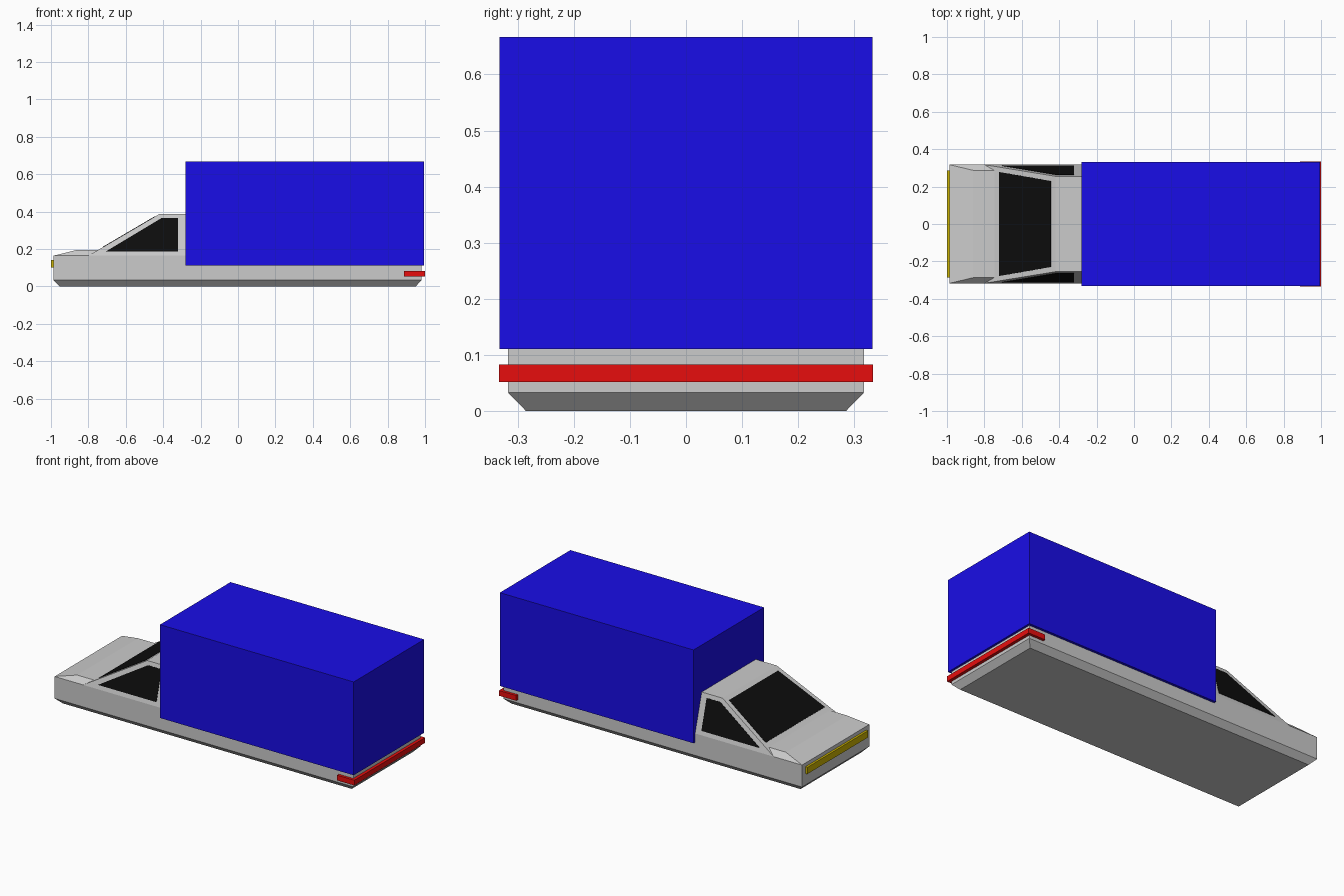
import bpy
from mathutils import Vector

if "Cube" in bpy.data.objects:
    bpy.data.objects.remove(bpy.data.objects["Cube"])


def make(name, verts, faces, color=None):
    mesh = bpy.data.meshes.new(name)
    mesh.from_pydata(verts, [], faces)
    obj = bpy.data.objects.new(name, mesh)
    bpy.context.collection.objects.link(obj)
    if color:
        mat = bpy.data.materials.new(name + "_paint")
        mat.diffuse_color = (*color, 1)
        mat.use_nodes = True
        mat.node_tree.nodes["Principled BSDF"].inputs["Base Color"].default_value = mat.diffuse_color
        mesh.materials.append(mat)
    return obj


def stack(name, levels, color=None):
    """Closed solid from rectangles (x0, x1, half_width, z), bottom to top."""
    verts, faces = [], []
    for x0, x1, w, z in levels:
        verts += [(x0, -w, z), (x1, -w, z), (x1, w, z), (x0, w, z)]
    for k in range(len(levels) - 1):
        a = 4 * k
        for i in range(4):
            j = (i + 1) % 4
            faces.append((a + i, a + j, a + 4 + j, a + 4 + i))
    n = len(verts)
    faces += [(3, 2, 1, 0), (n - 4, n - 3, n - 2, n - 1)]
    return make(name, verts, faces, color)


def pane(name, pts, outward, color):
    """Thin plate standing just proud of the surface it lies on."""
    pts = [Vector(p) for p in pts]
    normal = (pts[1] - pts[0]).cross(pts[2] - pts[0]).normalized()
    if normal.dot(Vector(outward)) < 0:
        pts.reverse()
        normal.negate()
    n = len(pts)
    verts = [p - normal * 0.004 for p in pts] + [p + normal * 0.002 for p in pts]
    faces = [tuple(reversed(range(n))), tuple(range(n, 2 * n))]
    faces += [(i, (i + 1) % n, n + (i + 1) % n, n + i) for i in range(n)]
    return make(name, verts, faces, color)


BLACK, BLUE = (0.004, 0.004, 0.004), (0.01, 0.004, 0.8)
RED, YELLOW = (0.8, 0.004, 0.004), (0.6, 0.45, 0.0)

# Lower body with chamfered underside
stack("chassis_body", [(-0.955, 0.95, 0.285, 0), (-0.987, 0.982, 0.317, 0.033),
                       (-0.987, 0.982, 0.317, 0.164)])

# Hood with sloped front and bevelled fenders
stack("hood", [(-0.987, -0.35, 0.317, 0.164), (-0.86, -0.35, 0.287, 0.195)])

# Tapered cab
Z0, Z1, W0, W1, X0, X1 = 0.164, 0.387, 0.317, 0.255, -0.80, -0.42
stack("cab", [(X0, -0.27, W0, Z0), (X1, -0.27, W1, Z1)])

# Side windows, lying on the tilted cab sides
for side, label in ((-1, "right"), (1, "left")):
    outline = [(-0.705, 0.187), (-0.32, 0.187), (-0.32, 0.364), (-0.41, 0.364)]
    pts = [(x, side * (W0 + (W1 - W0) * (z - Z0) / (Z1 - Z0)), z) for x, z in outline]
    pane("side_window_" + label, pts, (0, side, 0), BLACK)

# Windshield on the sloped cab front
glass = [(-0.72, -0.278), (-0.445, -0.23), (-0.445, 0.23), (-0.72, 0.278)]
pane("windshield", [(x, y, Z0 + (Z1 - Z0) * (x - X0) / (X1 - X0)) for x, y in glass],
     (-1, 0, 1), BLACK)

# Cargo box
stack("cargo_box", [(-0.282, 0.995, 0.332, 0.111), (-0.282, 0.995, 0.332, 0.667)], BLUE)

# Rear light band wrapping the corners, and front light bar
stack("rear_light_band", [(0.887, 1.0, 0.333, 0.052), (0.887, 1.0, 0.333, 0.083)], RED)
stack("front_light_bar", [(-1.0, -0.98, 0.286, 0.102), (-1.0, -0.98, 0.286, 0.142)], YELLOW)
